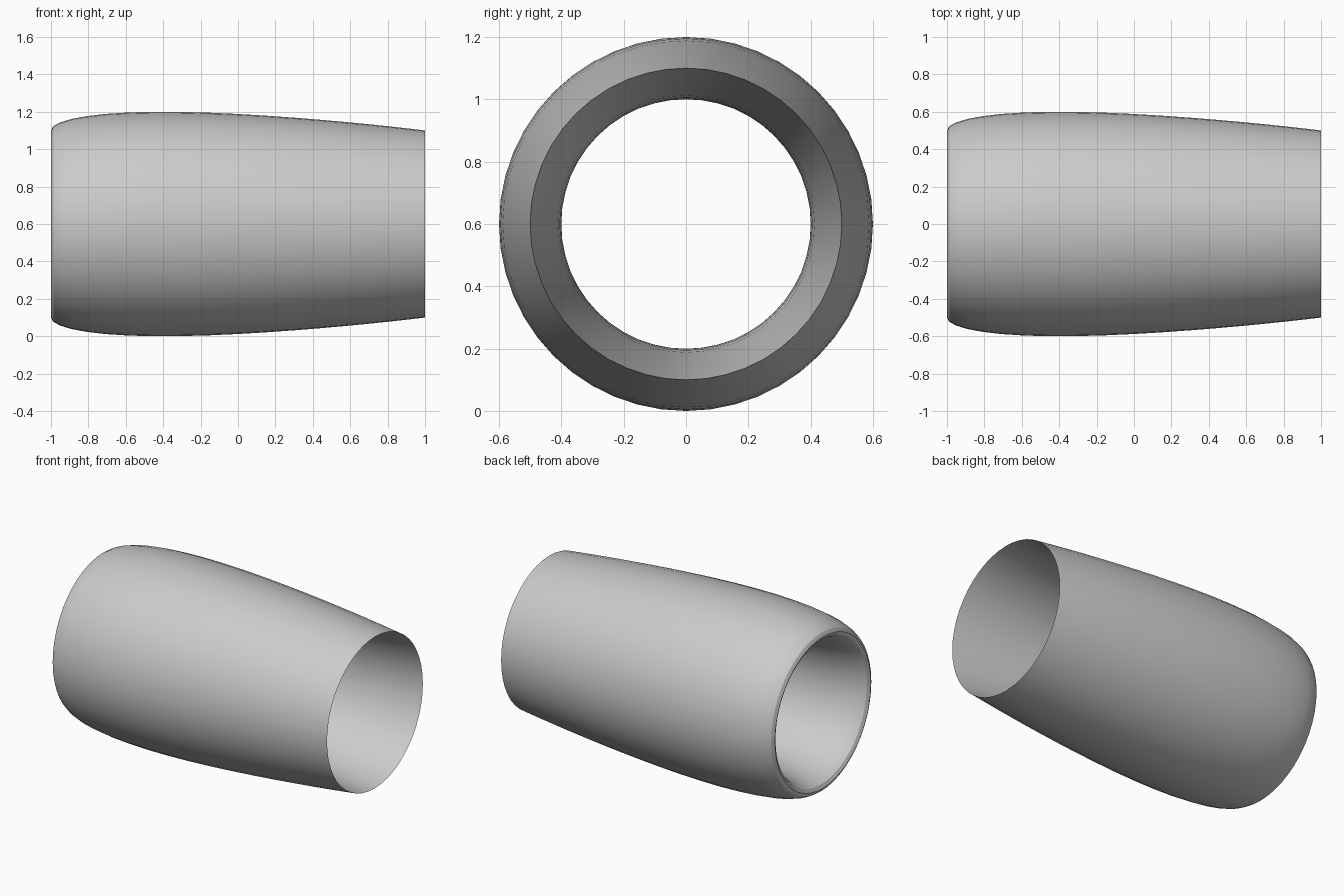
import bpy, bmesh, math

if "Cube" in bpy.data.objects:
    bpy.data.objects.remove(bpy.data.objects["Cube"])

SIDES = 48      # facets around the duct
STATIONS = 20   # stations along the wall section
CHORD, CENTRE_Z, MID_RADIUS, THICKNESS = 2.0, 0.6, 0.5, 0.1


def half_thickness(t):
    """Symmetric aerofoil half thickness, closed at the trailing edge."""
    return CHORD * 5 * THICKNESS * (0.2969 * math.sqrt(t) - 0.126 * t - 0.3516 * t**2
                                    + 0.2843 * t**3 - 0.1036 * t**4)


# Wall section: stations packed toward both ends, outer skin then inner skin
ts = [(1 - math.cos(math.pi * i / STATIONS)) / 2 for i in range(STATIONS + 1)]
outer = [(CHORD * t - 1, MID_RADIUS + half_thickness(t)) for t in ts]
inner = [(CHORD * t - 1, MID_RADIUS - half_thickness(t)) for t in ts[1:-1]]
section = outer + inner[::-1]

# Duct: the closed section revolved around the x axis
bm = bmesh.new()
rings = []
for k in range(SIDES):
    a = 2 * math.pi * k / SIDES
    rings.append([bm.verts.new((x, r * math.sin(a), CENTRE_Z + r * math.cos(a)))
                  for x, r in section])
n = len(section)
for k in range(SIDES):
    p, q = rings[k], rings[(k + 1) % SIDES]
    for i in range(n):
        j = (i + 1) % n
        bm.faces.new((p[i], p[j], q[j], q[i]))
bmesh.ops.recalc_face_normals(bm, faces=bm.faces)
mesh = bpy.data.meshes.new("engine_duct")
bm.to_mesh(mesh)
bm.free()

duct = bpy.data.objects.new("engine_duct", mesh)
bpy.context.collection.objects.link(duct)
grey = bpy.data.materials.new("light_grey")
grey.diffuse_color = (0.6, 0.6, 0.6, 1)
grey.use_nodes = True
grey.node_tree.nodes["Principled BSDF"].inputs["Base Color"].default_value = grey.diffuse_color
mesh.materials.append(grey)

# Smooth skin with crisp lip and trailing edge
bpy.context.view_layer.objects.active = duct
duct.select_set(True)
bpy.ops.object.shade_smooth_by_angle(angle=math.radians(30))
